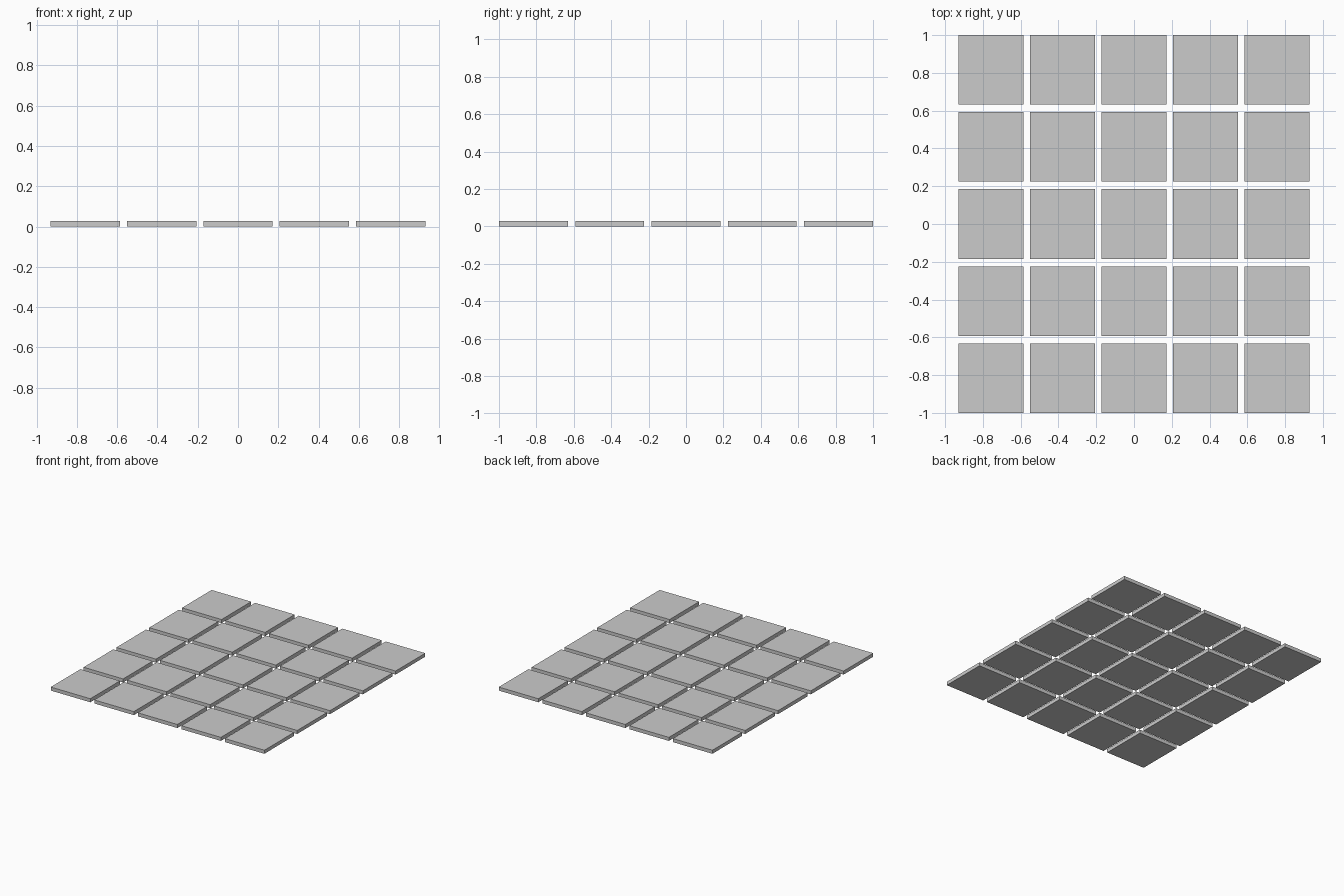
import bpy

if "Cube" in bpy.data.objects:
    bpy.data.objects.remove(bpy.data.objects["Cube"])

# Grid of separate flat rectangular tiles
N = 5
PITCH_X, PITCH_Y = 0.379, 0.408
W, D, H = 0.344, 0.368, 0.028


def tile(name, x, y):
    bpy.ops.mesh.primitive_cube_add(size=1, location=(x, y, H / 2))
    ob = bpy.context.object
    ob.name = name
    ob.scale = (W, D, H)


for row in range(N):
    for col in range(N):
        tile(f"tile_{row + 1}_{col + 1}",
             (col - (N - 1) / 2) * PITCH_X,
             (row - (N - 1) / 2) * PITCH_Y)
